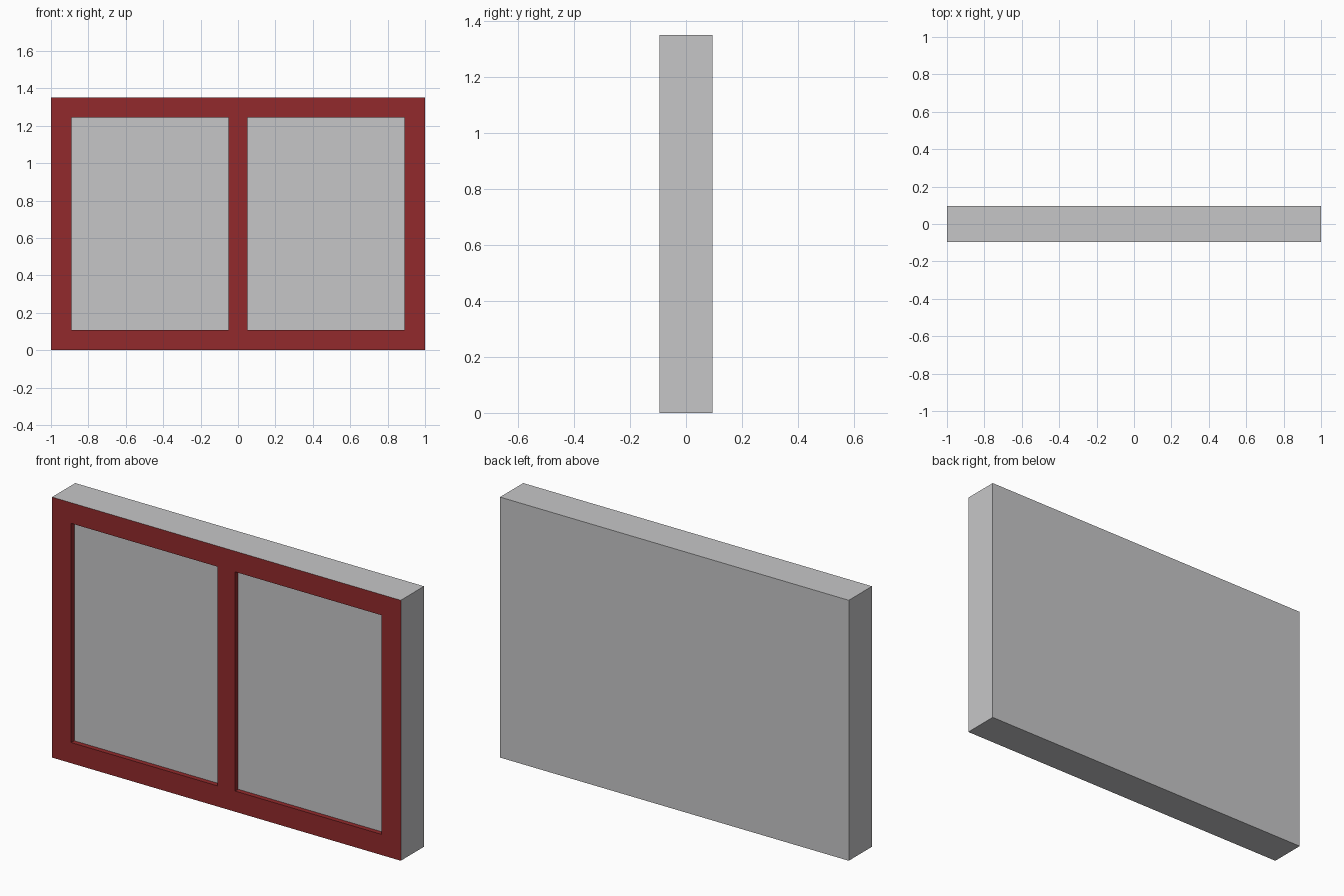
import bpy, bmesh
from mathutils import Vector

cube = bpy.data.objects.get("Cube")
if cube:
    bpy.data.objects.remove(cube, do_unlink=True)

WIDTH, DEPTH, HEIGHT = 2.0, 0.19, 1.35
PANE_X = (0.05, 0.89)        # inner and outer edge of each pane
PANE_Z = (0.107, 1.243)      # bottom and top edge of each pane
RECESS = 0.025


def make_material(name, color):
    mat = bpy.data.materials.new(name)
    mat.use_nodes = True
    mat.diffuse_color = color
    mat.node_tree.nodes["Principled BSDF"].inputs["Base Color"].default_value = color
    return mat


grey = make_material("light_grey", (0.565, 0.565, 0.575, 1))
red = make_material("dark_red", (0.287, 0.023, 0.025, 1))

# Solid body standing on the ground
bm = bmesh.new()
bmesh.ops.create_cube(bm, size=1)
bmesh.ops.scale(bm, vec=(WIDTH, DEPTH, HEIGHT), verts=bm.verts)
bmesh.ops.translate(bm, vec=(0, 0, HEIGHT / 2), verts=bm.verts)


def front_faces():
    bm.normal_update()
    return [f for f in bm.faces if f.normal.y < -0.9]


# Cut the front face along the frame bars
cuts = [(Vector((s * x, 0, 0)), Vector((1, 0, 0))) for s in (-1, 1) for x in PANE_X]
cuts += [(Vector((0, 0, z)), Vector((0, 0, 1))) for z in PANE_Z]
for point, normal in cuts:
    faces = front_faces()
    edges = {e for f in faces for e in f.edges}
    verts = {v for f in faces for v in f.verts}
    bmesh.ops.bisect_plane(bm, geom=list(verts) + list(edges) + faces,
                           plane_co=point, plane_no=normal)

# Front frame is red; the two panes sink into it with red reveals
for face in front_faces():
    face.material_index = 1


def is_pane(face):
    c = face.calc_center_median()
    return PANE_X[0] < abs(c.x) < PANE_X[1] and PANE_Z[0] < c.z < PANE_Z[1]


panes = [f for f in front_faces() if is_pane(f)]
sunk = bmesh.ops.extrude_discrete_faces(bm, faces=panes)["faces"]
for face in sunk:
    face.material_index = 0
    bmesh.ops.translate(bm, vec=(0, RECESS, 0), verts=face.verts)
bmesh.ops.recalc_face_normals(bm, faces=bm.faces)

mesh = bpy.data.meshes.new("window_frame")
bm.to_mesh(mesh)
bm.free()
mesh.materials.append(grey)
mesh.materials.append(red)
window = bpy.data.objects.new("window_frame", mesh)
bpy.context.scene.collection.objects.link(window)
